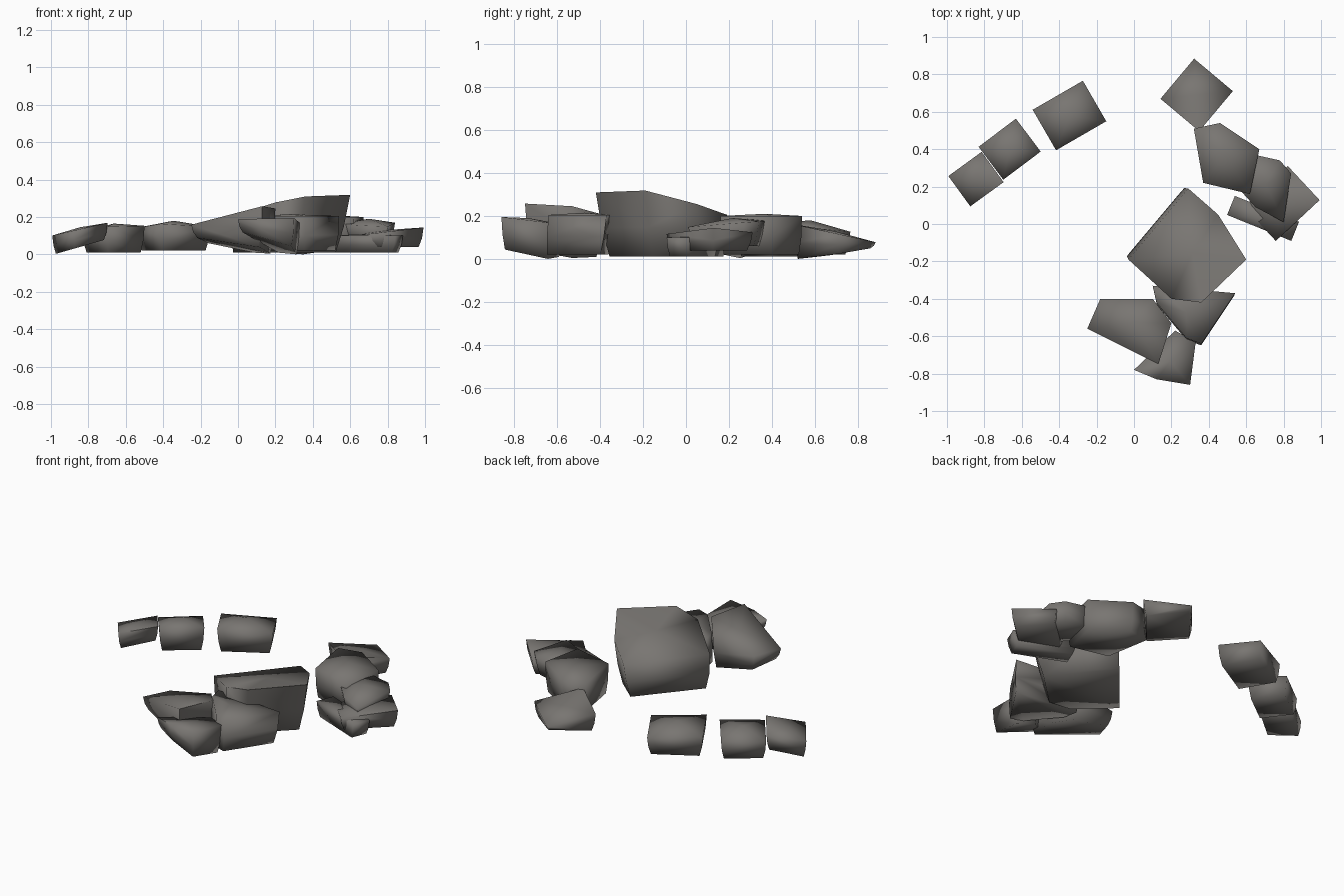
import bpy
import bmesh
import math
from mathutils import Matrix, Vector

cube = bpy.data.objects.get("Cube")
if cube:
    bpy.data.objects.remove(cube, do_unlink=True)

stone = bpy.data.materials.new("dark_warm_grey_stone")
stone.use_nodes = True
colour = (0.19, 0.18, 0.168, 1)
stone.diffuse_color = colour
stone.node_tree.nodes["Principled BSDF"].inputs["Base Color"].default_value = colour


def block(x, y, length, width, turn):
    """Outline of a turned rectangle, for the squarish stones."""
    spin = Matrix.Rotation(math.radians(turn), 2)
    corners = [(-1, -1), (1, -1), (1, 1), (-1, 1)]
    return [Vector((x, y)) + spin @ Vector((a * length / 2, b * width / 2)) for a, b in corners]


def rock(name, outline, top, rise=(0, 0), base=0.02, under=(0, 0), taper=0.87,
         lean=(0, 0), crown=0.01):
    """Convex boulder: crowned sloping top, slight belly and a smaller, sloping, leaning base."""
    outline = [Vector(p) for p in outline]
    centre = sum(outline, Vector((0, 0))) / len(outline)
    bm = bmesh.new()
    for corner in outline:
        offset = corner - centre
        high = corner.to_3d()
        high.z = top + offset.dot(Vector(rise))
        low = (centre + offset * taper + Vector(lean)).to_3d()
        low.z = max(0, base + offset.dot(Vector(under)))
        belly = low.lerp(high, 0.45) + offset.to_3d() * 0.03
        for point in (high, belly, low):
            bm.verts.new(point)
    bm.verts.new((*centre, top + crown))
    hull = bmesh.ops.convex_hull(bm, input=bm.verts[:])
    spare = {g for g in hull["geom_interior"] + hull["geom_unused"]
             if isinstance(g, bmesh.types.BMVert)}
    bmesh.ops.delete(bm, geom=list(spare), context="VERTS")
    bmesh.ops.recalc_face_normals(bm, faces=bm.faces[:])
    mesh = bpy.data.meshes.new(name)
    bm.to_mesh(mesh)
    bm.free()
    mesh.materials.append(stone)
    obj = bpy.data.objects.new(name, mesh)
    bpy.context.collection.objects.link(obj)

    # Soft, worn shading that keeps only the sharpest edges crisp
    bpy.ops.object.select_all(action="DESELECT")
    obj.select_set(True)
    bpy.context.view_layer.objects.active = obj
    bpy.ops.object.shade_smooth_by_angle(angle=math.radians(95))


# Small arc of stones at the back right
rock("back_right_large_rock", block(-.345, .58, .31, .25, 30), top=.145, rise=(0, -.1),
     crown=.035)
rock("back_right_middle_rock", block(-.665, .4, .25, .22, 37), top=.135, rise=(.1, -.1),
     base=.01, crown=.03)
rock("back_right_small_rock", block(-.845, .24, .22, .2, 36), top=.135, rise=(.23, 0),
     base=.04, under=(.25, 0))

# Stones on the left side, from the back corner forward
rock("back_left_corner_rock", block(.335, .69, .28, .27, 50), top=.12, rise=(0, -.22),
     under=(0, .15))
rock("left_upright_rock", [(.32, .51), (.46, .54), (.67, .4), (.62, .16), (.37, .22)],
     top=.2, taper=.92)
rock("left_top_rock", [(.6, .38), (.78, .34), (.84, .27), (.8, .01), (.65, .09), (.55, .2)],
     top=.165, rise=(0, .08), base=.06, taper=.8, crown=.025)
rock("left_leaning_slab", block(.79, .11, .32, .25, 43), top=.12, rise=(.12, 0), base=.04)
rock("left_lower_slab", block(.69, .03, .37, .11, -22), top=.1, base=.01)

# Large central boulder, highest towards the front left
rock("central_boulder",
     [(.29, .19), (.45, .05), (.6, -.19), (.36, -.42), (.2, -.4), (-.03, -.19)],
     top=.262, rise=(.18, -.15), base=.01, lean=(-.04, .03))

# Stones piled at the front
rock("front_left_rock", [(.1, -.33), (.54, -.37), (.36, -.64), (.28, -.61), (.12, -.42)],
     top=.205, taper=.92, lean=(0, -.02))
rock("front_right_slab", [(-.18, -.4), (.1, -.4), (.2, -.53), (.13, -.75), (-.25, -.56)],
     top=.205, rise=(.2, -.12), base=.04, under=(-.18, -.1))
rock("front_tip_rock", [(0, -.78), (.22, -.57), (.33, -.63), (.3, -.86), (.12, -.83)],
     top=.18, rise=(0, -.12), base=.05, under=(-.3, -.2))
